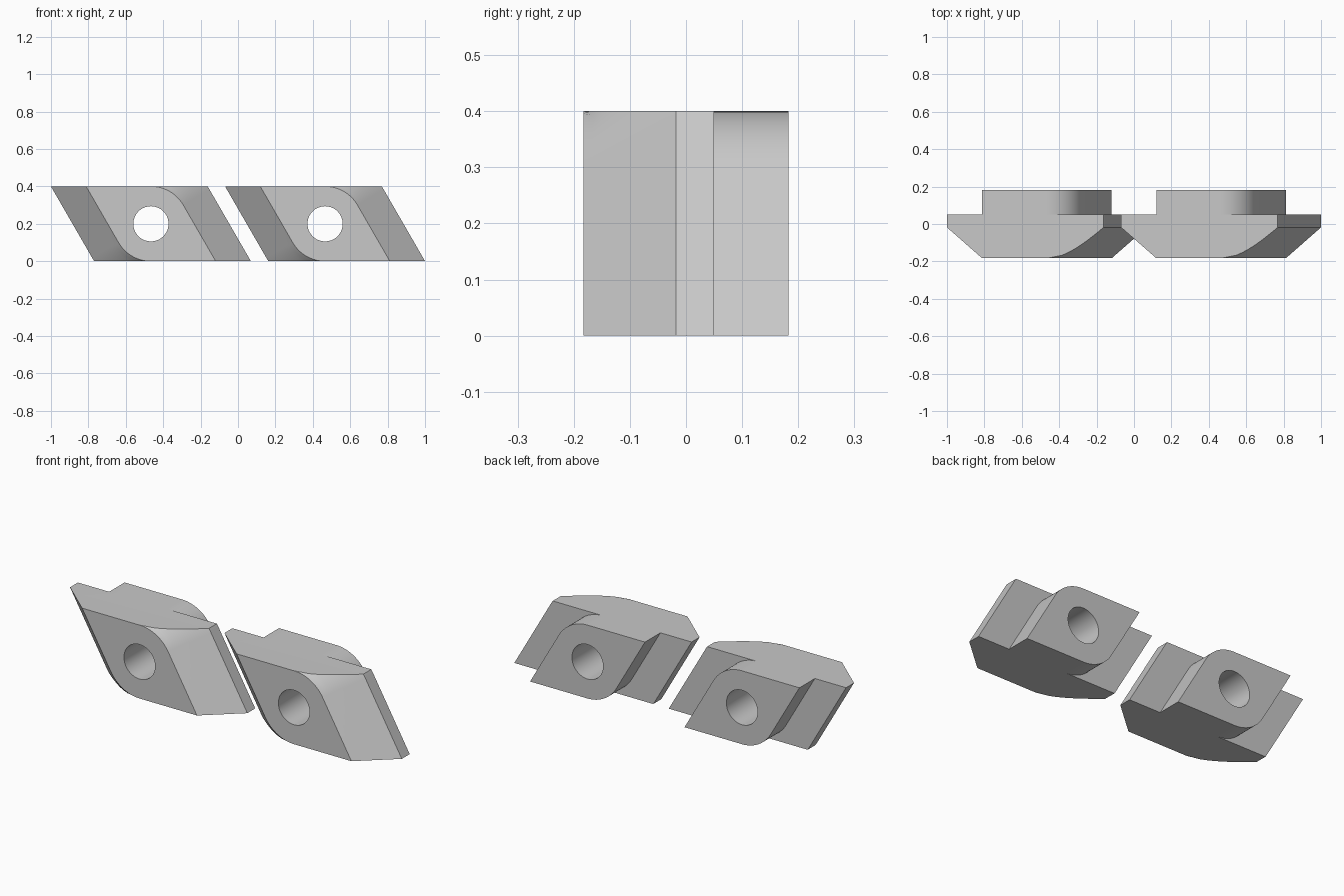
import bpy
import bmesh
from math import sin, cos, asin, tan, radians

cube = bpy.data.objects.get("Cube")
if cube:
    bpy.data.objects.remove(cube, do_unlink=True)

HALF = 0.2            # half height, also the corner radius
SLANT = radians(30)   # lean of the end faces
FRONT, RIM, SHOULDER, BACK = -0.183, -0.018, 0.05, 0.183
WIDE = 0.363          # slanted half width of the flange
ARC = 16              # segments in each rounded corner
CONE = 10             # rings along the conical bevel
HOLE = 0.094

steel = bpy.data.materials.new("light grey steel")
steel.use_nodes = True
grey = (0.58, 0.58, 0.58, 1)
steel.diffuse_color = grey
steel.node_tree.nodes["Principled BSDF"].inputs["Base Color"].default_value = grey


def outline(r):
    """Leaning parallelogram with two opposite corners rounded to radius r."""
    end = asin(HALF / r)
    half = [(r / cos(SLANT) + HALF * tan(SLANT), -HALF)]
    for i in range(ARC + 1):
        a = SLANT + (end - SLANT) * i / ARC
        half.append((r * cos(a), r * sin(a)))
    return half + [(-x, -z) for x, z in half]


def nut_mesh():
    # Conical bevel, flange, shoulder step, then the stem
    sections = [(FRONT + (RIM - FRONT) * i / CONE, HALF + (WIDE - HALF) * i / CONE)
                for i in range(CONE + 1)]
    sections += [(SHOULDER, WIDE), (SHOULDER, HALF), (BACK, HALF)]
    bm = bmesh.new()
    rings = [[bm.verts.new((x, y, z)) for x, z in outline(r)] for y, r in sections]
    count = len(rings[0])
    mid = count // 2
    for a, b in zip(rings, rings[1:]):
        for i in range(count):
            if i in (mid - 1, count - 1):
                continue
            j = (i + 1) % count
            bm.faces.new((a[i], a[j], b[j], b[i]))
    # Flat top and bottom, each one face
    for i, j in ((mid - 1, mid), (count - 1, 0)):
        bm.faces.new([ring[i] for ring in rings] + [ring[j] for ring in reversed(rings)])
    bm.faces.new(rings[0])
    bm.faces.new(rings[-1])
    bmesh.ops.recalc_face_normals(bm, faces=bm.faces)
    mesh = bpy.data.meshes.new("slot_nut")
    bm.to_mesh(mesh)
    bm.free()
    mesh.materials.append(steel)
    return mesh


left_nut = bpy.data.objects.new("left_slot_nut", nut_mesh())
bpy.context.collection.objects.link(left_nut)

# Round through hole
bpy.ops.mesh.primitive_cylinder_add(vertices=64, radius=HOLE, depth=1,
                                    rotation=(radians(90), 0, 0))
cutter = bpy.context.object
cutter.name = "hole_cutter"
cutter.hide_render = True
cutter.data.materials.append(steel)
cut = left_nut.modifiers.new("hole", 'BOOLEAN')
cut.operation = 'DIFFERENCE'
cut.solver = 'EXACT'
cut.object = cutter
bpy.ops.object.select_all(action='DESELECT')
left_nut.select_set(True)
bpy.context.view_layer.objects.active = left_nut
bpy.ops.object.modifier_apply(modifier=cut.name)
bpy.data.objects.remove(cutter, do_unlink=True)
bpy.ops.object.shade_smooth_by_angle(angle=radians(20))

# Place the pair side by side
right_nut = left_nut.copy()
right_nut.name = "right_slot_nut"
bpy.context.collection.objects.link(right_nut)
left_nut.location = (0.4656, 0, HALF)
right_nut.location = (-0.4656, 0, HALF)
